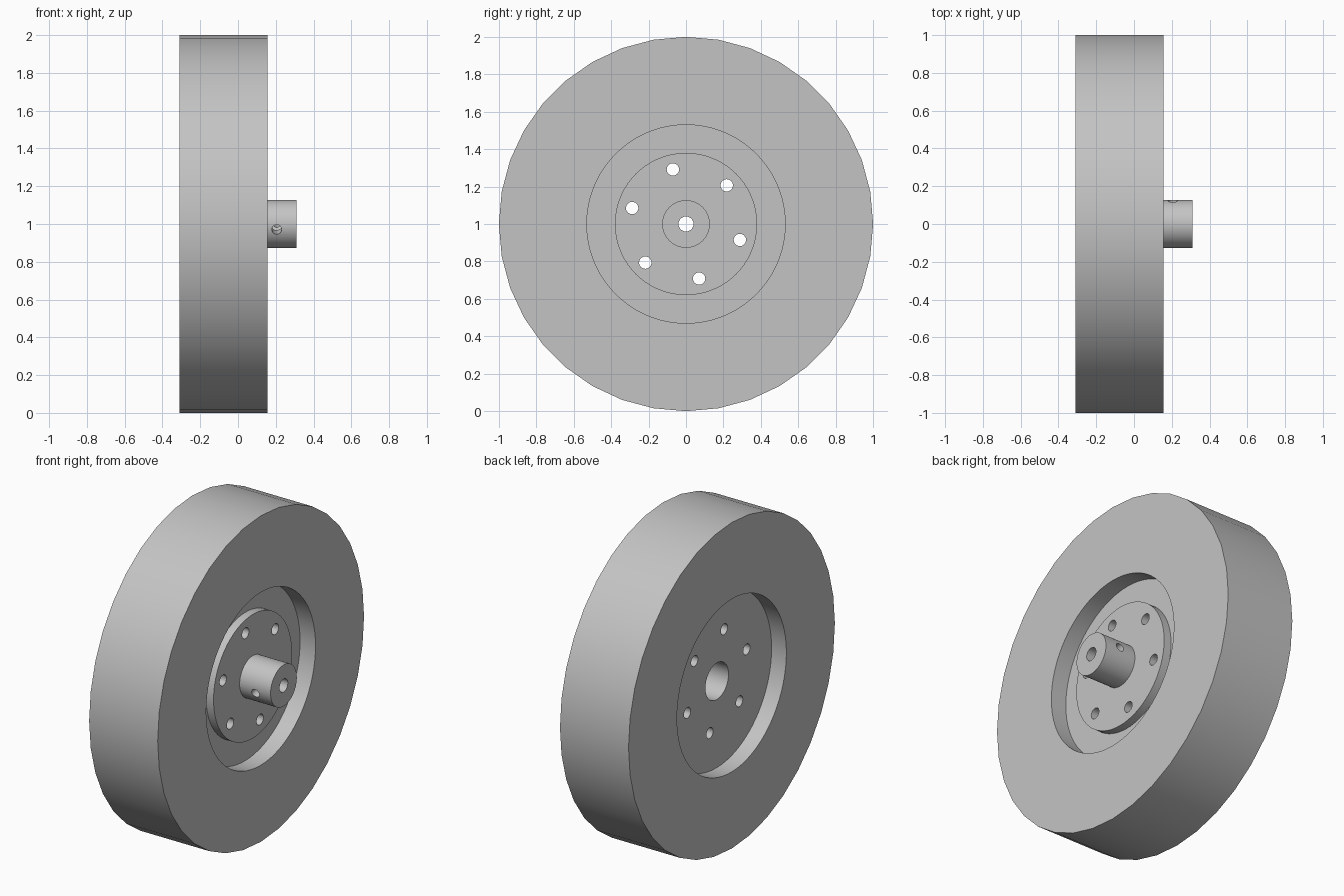
import bpy, bmesh, math
from mathutils import Matrix, Vector

if "Cube" in bpy.data.objects:
    bpy.data.objects.remove(bpy.data.objects["Cube"])

CENTRE_Z = 1.0
BOLT_ANGLE = math.radians(103.5)

grey = bpy.data.materials.new("light_grey")
grey.diffuse_color = (0.55, 0.55, 0.55, 1)
grey.use_nodes = True
grey.node_tree.nodes["Principled BSDF"].inputs["Base Color"].default_value = grey.diffuse_color


def finish(name, bm):
    bmesh.ops.recalc_face_normals(bm, faces=bm.faces)
    mesh = bpy.data.meshes.new(name)
    bm.to_mesh(mesh)
    bm.free()
    mesh.materials.append(grey)
    obj = bpy.data.objects.new(name, mesh)
    bpy.context.collection.objects.link(obj)
    return obj


def revolve(name, profile, sides):
    """Spin a closed (x, radius) outline around the wheel axis; sides may vary per point."""
    bm = bmesh.new()
    rings = []
    for x, r in profile:
        ring = []
        for i in range(sides):
            a = 2 * math.pi * i / sides
            ring.append(bm.verts.new((x, r * math.cos(a), CENTRE_Z + r * math.sin(a))))
        rings.append(ring)
    for k, ring in enumerate(rings):
        nxt = rings[(k + 1) % len(rings)]
        for i in range(sides):
            j = (i + 1) % sides
            bm.faces.new((ring[i], ring[j], nxt[j], nxt[i]))
    return finish(name, bm)


def add_rod(bm, centre, axis, radius, length):
    rot = Vector(axis).to_track_quat('Z', 'Y').to_matrix().to_4x4()
    bmesh.ops.create_cone(bm, cap_ends=True, segments=24, radius1=radius, radius2=radius,
                          depth=length, matrix=Matrix.Translation(centre) @ rot)


def cut(obj, cutter):
    mod = obj.modifiers.new("holes", 'BOOLEAN')
    mod.operation = 'DIFFERENCE'
    mod.solver = 'EXACT'
    mod.object = cutter
    bpy.context.view_layer.objects.active = obj
    bpy.ops.object.modifier_apply(modifier=mod.name)


# Tyre: broad outer ring
tyre = revolve("tyre", [(-0.31, 0.73), (-0.31, 1.0), (0.155, 1.0), (0.155, 0.73)], 36)

# Wheel core: rim, recessed web on both sides, open centre
core = revolve("wheel_core", [(-0.31, 0.73), (0.155, 0.73), (0.155, 0.53), (0.05, 0.53),
                              (0.05, 0.112), (-0.21, 0.112), (-0.21, 0.53), (-0.31, 0.53)], 72)

# Hub: flange and shaft sleeve with a through bore
hub = revolve("hub", [(0.05, 0.04), (0.05, 0.38), (0.10, 0.38), (0.10, 0.127),
                      (0.31, 0.127), (0.31, 0.04)], 72)

# Six bolt holes through flange and web
bm = bmesh.new()
for k in range(6):
    a = BOLT_ANGLE + k * math.pi / 3
    add_rod(bm, (0, 0.30 * math.cos(a), CENTRE_Z + 0.30 * math.sin(a)), (1, 0, 0), 0.033, 1.0)
bolt_cutter = finish("bolt_hole_cutter", bm)

# Set screw hole across the sleeve
bm = bmesh.new()
a = BOLT_ANGLE - math.pi / 2
add_rod(bm, (0.205, 0, CENTRE_Z), (0, math.cos(a), math.sin(a)), 0.026, 0.6)
screw_cutter = finish("set_screw_cutter", bm)

cut(core, bolt_cutter)
cut(hub, bolt_cutter)
cut(hub, screw_cutter)
for helper in (bolt_cutter, screw_cutter):
    bpy.data.objects.remove(helper)

# Smooth round walls, crisp edges
for obj in (tyre, core, hub):
    bpy.ops.object.select_all(action='DESELECT')
    obj.select_set(True)
    bpy.context.view_layer.objects.active = obj
    bpy.ops.object.shade_smooth_by_angle(angle=math.radians(30))
